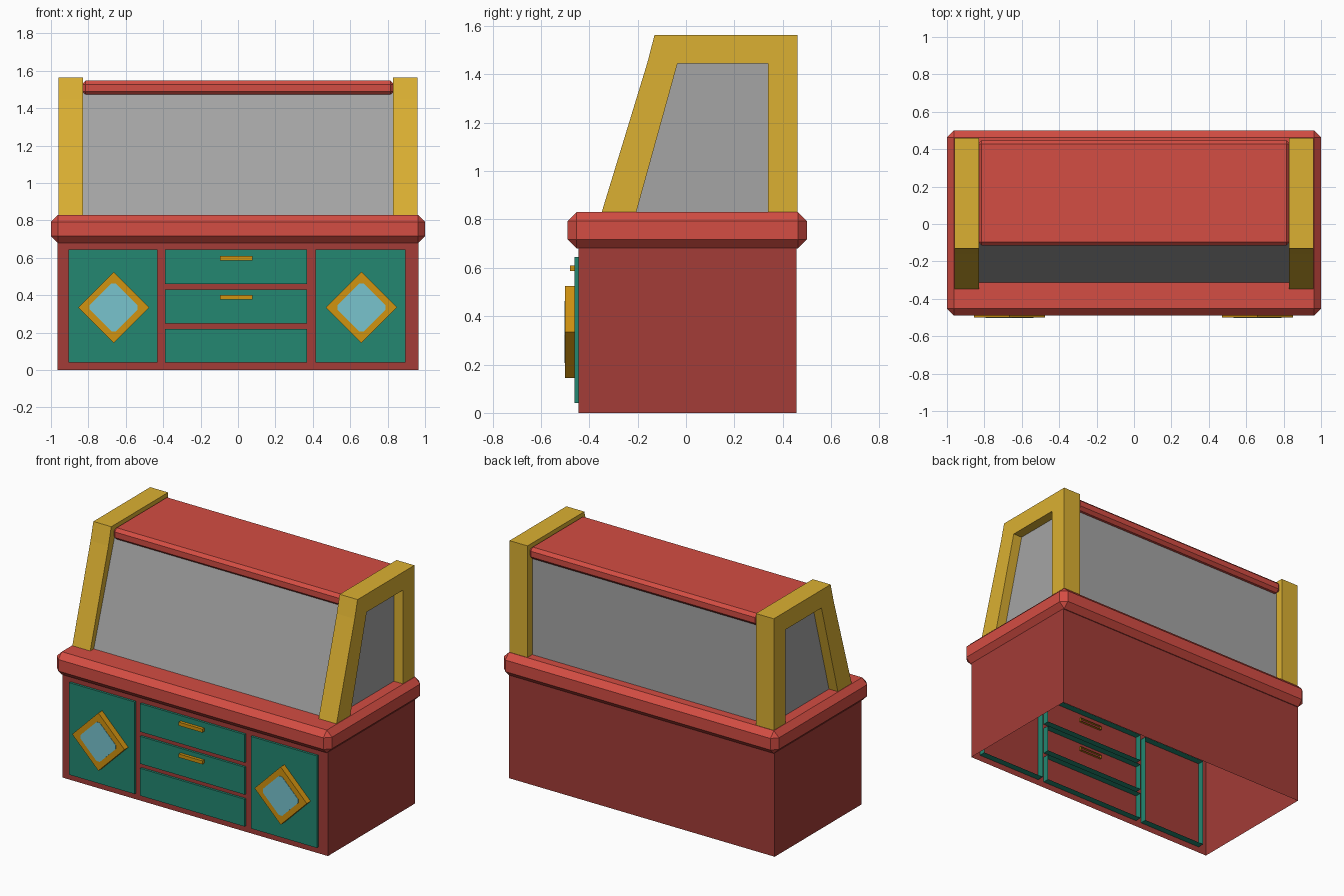
import bpy, bmesh
from mathutils import Vector

if "Cube" in bpy.data.objects:
    bpy.data.objects.remove(bpy.data.objects["Cube"])


def material(name, r, g, b):
    lin = [((c / 255 + 0.055) / 1.055) ** 2.4 for c in (r, g, b)]
    m = bpy.data.materials.new(name)
    m.diffuse_color = (*lin, 1)
    m.use_nodes = True
    m.node_tree.nodes["Principled BSDF"].inputs["Base Color"].default_value = m.diffuse_color
    return m


BODY = material("dark_red", 163, 60, 55)
TOP = material("red", 212, 77, 67)
GREEN = material("green", 35, 135, 113)
GOLD = material("gold", 219, 176, 50)
ORANGE = material("orange", 209, 147, 16)
BLUE = material("light_blue", 120, 196, 206)
GLASS = material("grey_glass", 165, 165, 165)


def finish(name, bm, mat):
    me = bpy.data.meshes.new(name)
    bm.to_mesh(me)
    bm.free()
    me.materials.append(mat)
    ob = bpy.data.objects.new(name, me)
    bpy.context.collection.objects.link(ob)
    return ob


def box(name, x, y, z, mat, bevel=0, open_sides=()):
    """Box from (min, max) ranges; sides facing open_sides are removed."""
    bm = bmesh.new()
    bmesh.ops.create_cube(bm, size=1)
    lo, hi = Vector((x[0], y[0], z[0])), Vector((x[1], y[1], z[1]))
    for v in bm.verts:
        v.co = (lo + hi) / 2 + v.co * (hi - lo)
    bm.normal_update()
    gone = [f for f in bm.faces
            if any(f.normal.dot(Vector(d)) > 0.9 for d in open_sides)]
    bmesh.ops.delete(bm, geom=gone, context='FACES')
    if bevel:
        bmesh.ops.bevel(bm, geom=bm.edges[:], offset=bevel, segments=1,
                        affect='EDGES', profile=0.5)
    return finish(name, bm, mat)


def prism(name, points, axis, start, end, mat):
    """Extrude a 2D profile along x (points are y,z) or y (points are x,z)."""
    bm = bmesh.new()
    if axis == 'x':
        verts = [bm.verts.new((start, a, b)) for a, b in points]
        step = (end - start, 0, 0)
    else:
        verts = [bm.verts.new((a, start, b)) for a, b in points]
        step = (0, end - start, 0)
    face = bm.faces.new(verts)
    out = bmesh.ops.extrude_face_region(bm, geom=[face])
    moved = [g for g in out["geom"] if isinstance(g, bmesh.types.BMVert)]
    bmesh.ops.translate(bm, verts=moved, vec=step)
    bmesh.ops.recalc_face_normals(bm, faces=bm.faces[:])
    return finish(name, bm, mat)


# Hollow cabinet body and chamfered counter
box("cabinet_body", (-0.965, 0.965), (-0.445, 0.457), (0, 0.70), BODY,
    open_sides=[(0, 0, -1), (0, 0, 1)])
box("counter_top", (-1, 1), (-0.49, 0.50), (0.68, 0.83), TOP, bevel=0.037)

# Doors and drawers, open-backed and set through the front wall
BACK = [(0, 1, 0)]
for side, x in (("left", (-0.905, -0.43)), ("right", (0.415, 0.895))):
    box(side + "_door", x, (-0.46, -0.40), (0.04, 0.645), GREEN, open_sides=BACK)
for i, z in enumerate(((0.04, 0.22), (0.25, 0.43), (0.46, 0.645))):
    box(f"drawer_{i + 1}", (-0.39, 0.37), (-0.46, -0.40), z, GREEN, open_sides=BACK)
for i, z in enumerate((0.378, 0.587)):
    box(f"drawer_handle_{i + 1}", (-0.095, 0.077), (-0.48, -0.43),
        (z, z + 0.023), ORANGE, open_sides=BACK)

# Diamond ornaments with pale blue centres
for side, cx in (("left", -0.665), ("right", 0.66)):
    cz, r, s, c = 0.335, 0.19, 0.128, 0.012
    prism(side + "_diamond", [(cx - r, cz), (cx, cz - r), (cx + r, cz), (cx, cz + r)],
          'y', -0.45, -0.500, ORANGE)
    prism(side + "_diamond_centre",
          [(cx - s, cz - c), (cx - c, cz - s), (cx + c, cz - s), (cx + s, cz - c),
           (cx + s, cz + c), (cx + c, cz + s), (cx - c, cz + s), (cx - s, cz + c)],
          'y', -0.499, -0.502, BLUE)

# Glass case with sloping front
prism("glass_case", [(-0.315, 0.82), (0.41, 0.82), (0.41, 1.50), (-0.09, 1.50)],
      'x', -0.895, 0.895, GLASS)

# Gold end frames
frame = [(-0.35, 0.825), (-0.16, 1.447), (-0.13, 1.563), (0.46, 1.563), (0.46, 0.825),
         (0.34, 0.825), (0.34, 1.445), (-0.035, 1.445), (-0.207, 0.825)]
for side, s in (("left", -1), ("right", 1)):
    prism(side + "_end_frame", frame, 'x', s * 0.83, s * 0.96, GOLD)

# Roof slab between the frames
box("roof", (-0.835, 0.835), (-0.115, 0.447), (1.47, 1.547), TOP, bevel=0.02)
